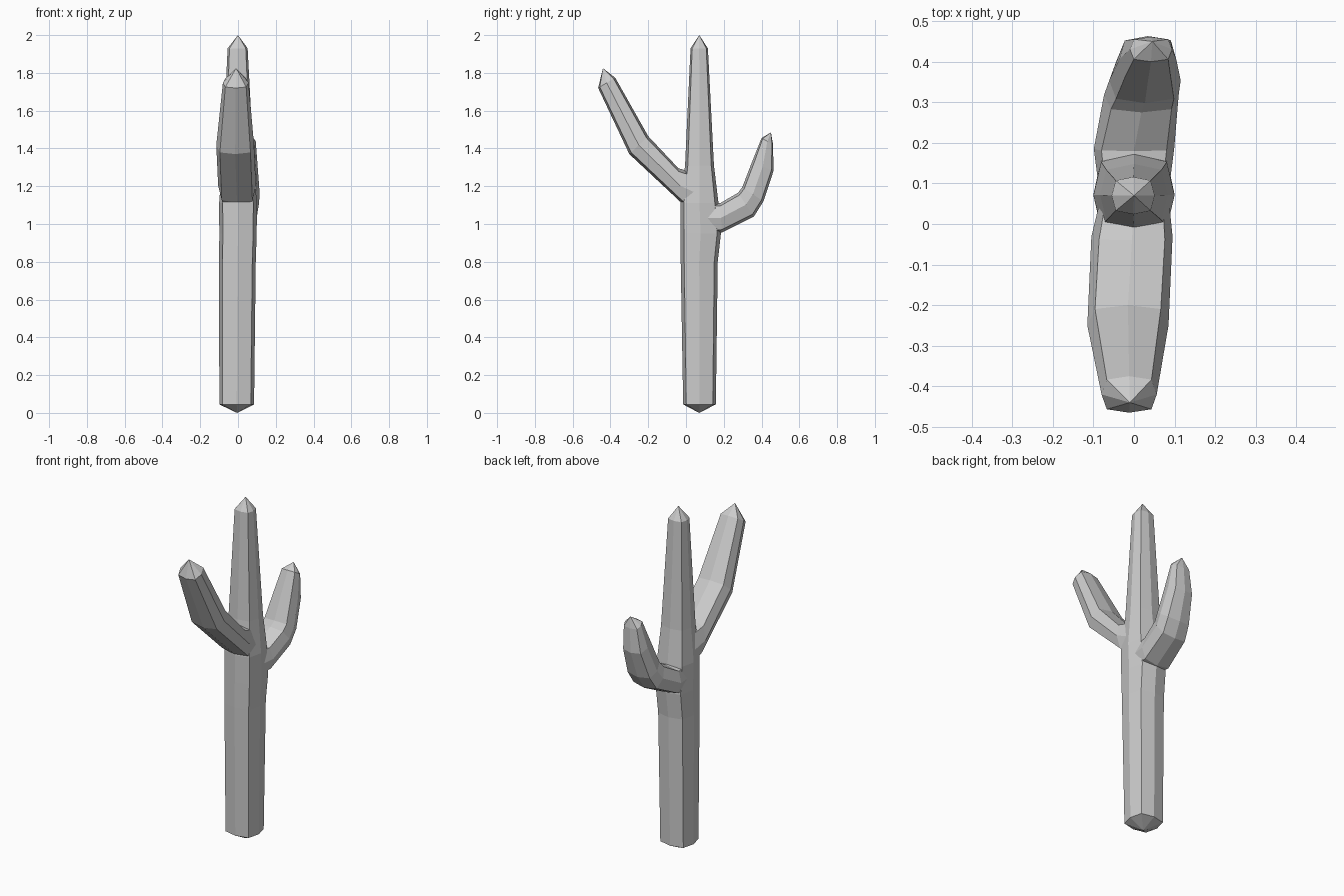
import bpy, bmesh
from mathutils import Vector

if "Cube" in bpy.data.objects:
    bpy.data.objects.remove(bpy.data.objects["Cube"])

CORNER = 0.81  # diagonal corners: slightly boxy octagon
OCT = [(1, 0), (CORNER, CORNER), (0, 1), (-CORNER, CORNER),
       (-1, 0), (-CORNER, -CORNER), (0, -1), (CORNER, -CORNER)]


def limb(name, rings, start, end):
    """Loft octagons; each ring = (y, z) on one outline, (y, z) on the other, centre x, half width."""
    bm = bmesh.new()
    loops = []
    for p, q, cx, hw in rings:
        a, b = Vector((cx, *p)), Vector((cx, *q))
        mid, half = (a + b) / 2, (b - a) / 2
        loops.append([bm.verts.new(mid + Vector((hw * u, 0, 0)) + half * v) for u, v in OCT])
    for lo, hi in zip(loops, loops[1:]):
        for i in range(8):
            j = (i + 1) % 8
            bm.faces.new((lo[i], lo[j], hi[j], hi[i]))
    # pointed ends
    for loop, tip in ((loops[0], start), (loops[-1], end)):
        t = bm.verts.new(tip)
        for i in range(8):
            bm.faces.new((loop[i], loop[(i + 1) % 8], t))
    bmesh.ops.recalc_face_normals(bm, faces=bm.faces)
    me = bpy.data.meshes.new(name)
    bm.to_mesh(me)
    bm.free()
    ob = bpy.data.objects.new(name, me)
    bpy.context.collection.objects.link(ob)
    return ob


# Trunk, swelling at the back under the rear arm
trunk = limb("cactus_trunk", [
    ((-0.015, 0.045), (0.158, 0.045), -0.007, 0.092),
    ((-0.028, 0.80), (0.168, 0.80), -0.003, 0.097),
    ((-0.03, 0.95), (0.185, 0.95), 0, 0.099),
    ((-0.03, 1.11), (0.172, 1.11), 0, 0.10),
    ((-0.005, 1.31), (0.148, 1.31), 0, 0.084),
    ((0.024, 1.93), (0.116, 1.93), -0.002, 0.053),
], (-0.005, 0.07, 0), (0, 0.07, 2.0))

# Long front arm
front_arm = limb("front_arm", [
    ((0.03, 1.07), (0.05, 1.27), 0, 0.088),
    ((-0.022, 1.11), (-0.04, 1.295), -0.005, 0.10),
    ((-0.30, 1.37), (-0.20, 1.465), -0.015, 0.10),
    ((-0.465, 1.72), (-0.375, 1.775), -0.012, 0.068),
], (0, 0.08, 1.16), (-0.01, -0.44, 1.825))

# Short back arm
back_arm = limb("back_arm", [
    ((0.10, 0.95), (0.10, 1.11), 0, 0.088),
    ((0.19, 0.955), (0.18, 1.11), 0, 0.099),
    ((0.36, 1.04), (0.275, 1.165), 0.018, 0.092),
    ((0.41, 1.12), (0.298, 1.195), 0.027, 0.088),
    ((0.463, 1.28), (0.35, 1.33), 0.034, 0.07),
    ((0.461, 1.42), (0.40, 1.455), 0.042, 0.052),
], (0, 0.07, 1.03), (0.045, 0.45, 1.485))

# Fuse the arms into the trunk
for arm in (front_arm, back_arm):
    mod = trunk.modifiers.new("join_" + arm.name, 'BOOLEAN')
    mod.operation = 'UNION'
    mod.solver = 'EXACT'
    mod.object = arm
bpy.context.view_layer.objects.active = trunk
trunk.select_set(True)
for mod in list(trunk.modifiers):
    bpy.ops.object.modifier_apply(modifier=mod.name)
for arm in (front_arm, back_arm):
    bpy.data.objects.remove(arm)
trunk.name = "cactus"
